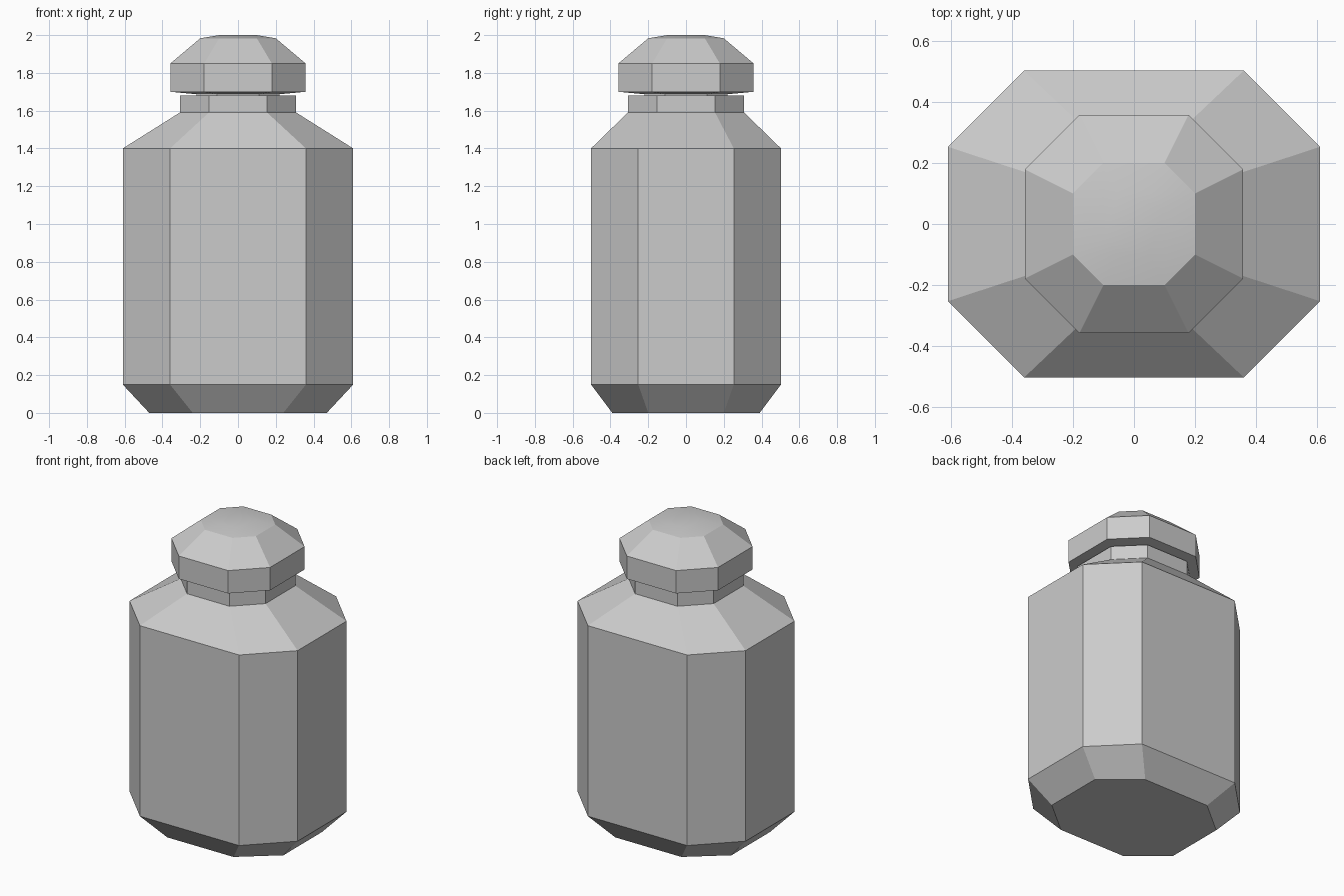
import bpy, bmesh, math

if "Cube" in bpy.data.objects:
    bpy.data.objects.remove(bpy.data.objects["Cube"])


def octagon(bm, hx, hy, cx, cy, z):
    """One chamfered-rectangle ring, counter-clockwise."""
    pts = [(hx, -cy), (hx, cy), (cx, hy), (-cx, hy),
           (-hx, cy), (-hx, -cy), (-cx, -hy), (cx, -hy)]
    return [bm.verts.new((x, y, z)) for x, y in pts]


def loft(name, rings, cap_bottom=True):
    bm = bmesh.new()
    loops = [octagon(bm, *r) for r in rings]
    for a, b in zip(loops, loops[1:]):
        for i in range(8):
            j = (i + 1) % 8
            bm.faces.new((a[i], a[j], b[j], b[i]))
    if cap_bottom:
        bm.faces.new(loops[0][::-1])
    bm.faces.new(loops[-1])
    mesh = bpy.data.meshes.new(name)
    bm.to_mesh(mesh)
    bm.free()
    ob = bpy.data.objects.new(name, mesh)
    bpy.context.collection.objects.link(ob)
    return ob


def even(r, z):
    return (r, r, r / 2, r / 2, z)


# Jar body with shoulder and neck
loft("jar_body", [
    (0.47, 0.39, 0.24, 0.20, 0.0),
    (0.61, 0.503, 0.36, 0.253, 0.15),
    (0.61, 0.503, 0.36, 0.253, 1.40),
    even(0.308, 1.59),
    even(0.308, 1.68),
])

# Stopper lid with a shallow rounded crown
lid = loft("lid", [
    even(0.22, 1.68),
    even(0.22, 1.687),
    even(0.358, 1.70),
    even(0.358, 1.85),
    even(0.20, 1.983),
    even(0.10, 2.0),
], cap_bottom=False)

# Smooth only the shallow crown, all other edges stay crisp
bpy.context.view_layer.objects.active = lid
lid.select_set(True)
bpy.ops.object.shade_smooth_by_angle(angle=math.radians(15))
